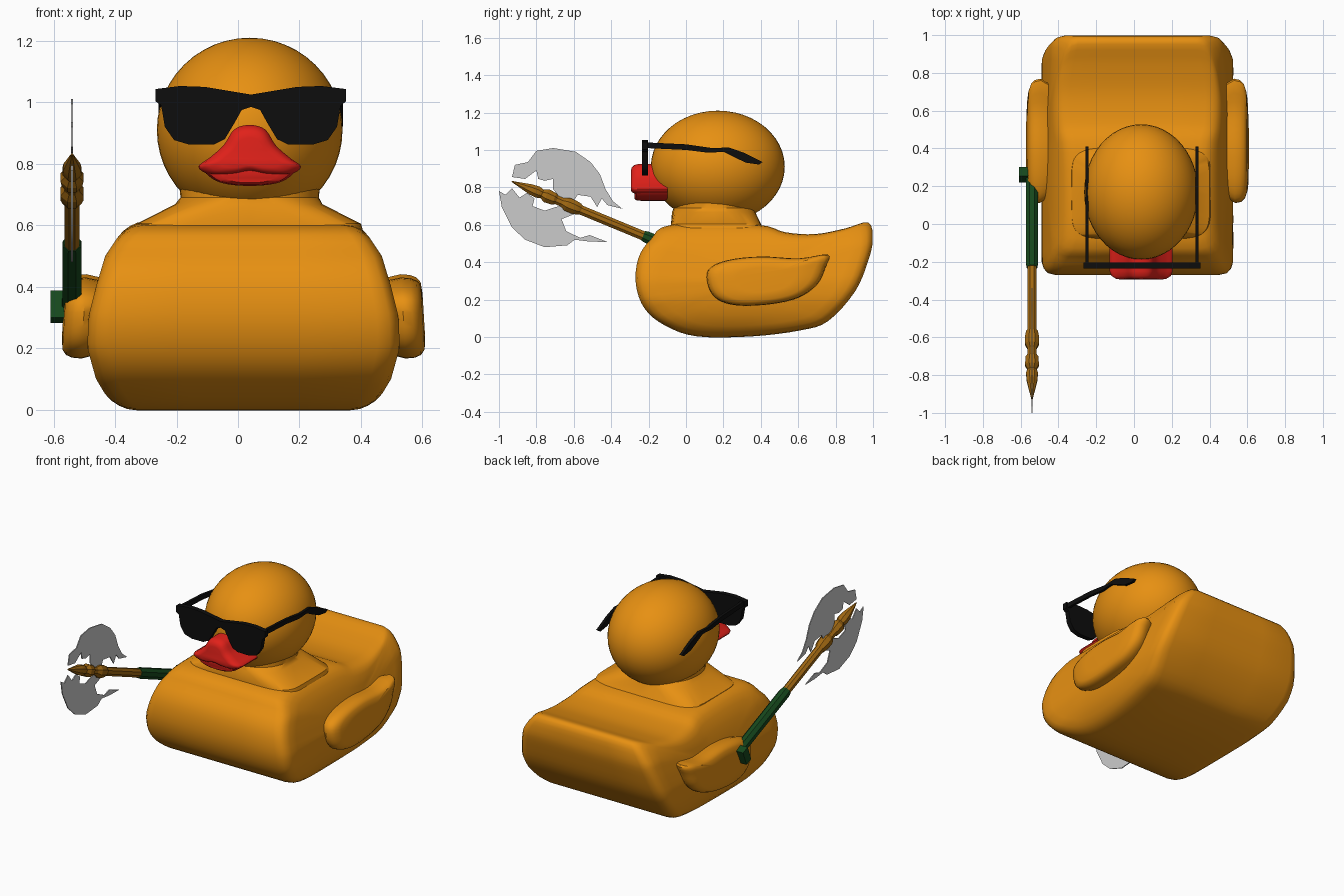
import bpy
import bmesh
from math import cos, sin, pi, radians, copysign
from mathutils import Vector

if "Cube" in bpy.data.objects:
    bpy.data.objects.remove(bpy.data.objects["Cube"], do_unlink=True)


def material(name, rgb, rough=0.5):
    mat = bpy.data.materials.new(name)
    mat.use_nodes = True
    mat.diffuse_color = (*rgb, 1)
    shader = mat.node_tree.nodes["Principled BSDF"]
    shader.inputs["Base Color"].default_value = (*rgb, 1)
    shader.inputs["Roughness"].default_value = rough
    return mat


ORANGE = material("orange rubber", (.8, .28, .006))
RED = material("red rubber", (.75, .015, .01))
BLACK = material("black plastic", (.004, .004, .004))
GREEN = material("green wrap", (.008, .065, .012))
WOOD = material("wood", (.36, .14, .006))


def finish(obj, mat=None, angle=40):
    if mat:
        obj.data.materials.append(mat)
    bpy.ops.object.select_all(action='DESELECT')
    obj.select_set(True)
    bpy.context.view_layer.objects.active = obj
    bpy.ops.object.shade_smooth_by_angle(angle=radians(angle))
    return obj


def loft(name, rings, mat=None, angle=40):
    """Skin equal-length closed rings and cap both ends."""
    bm = bmesh.new()
    rows = [[bm.verts.new(p) for p in ring] for ring in rings]
    n = len(rows[0])
    for a, b in zip(rows, rows[1:]):
        for i in range(n):
            j = (i + 1) % n
            bm.faces.new((a[i], a[j], b[j], b[i]))
    bm.faces.new(rows[0][::-1])
    bm.faces.new(rows[-1])
    bmesh.ops.recalc_face_normals(bm, faces=bm.faces)
    mesh = bpy.data.meshes.new(name)
    bm.to_mesh(mesh)
    bm.free()
    obj = bpy.data.objects.new(name, mesh)
    bpy.context.collection.objects.link(obj)
    return finish(obj, mat, angle)


def smooth(points, steps=4):
    """Closed rounded curve through the points."""
    pts = [Vector(p) for p in points]
    n, out = len(pts), []
    for i in range(n):
        a, b, c, d = (pts[(i + k) % n] for k in (-1, 0, 1, 2))
        for s in range(steps):
            t = s / steps
            out.append(b + (c - a) * t / 2 + (a * 2 - b * 5 + c * 4 - d) * t * t / 2
                       + (b * 3 - a - c * 3 + d) * t ** 3 / 2)
    return out


def shells(name, outline, layers, place, mat=None, centre=None, angle=40):
    """Stack scaled copies of an outline; layers are (depth, scale)."""
    pts = [Vector(p) for p in outline]
    mid = Vector(centre) if centre else sum(pts, Vector((0, 0))) / len(pts)
    rings = []
    for depth, scale in layers:
        flat = [mid + (p - mid) * scale for p in pts]
        rings.append([place(depth, p.x, p.y) for p in flat])
    return loft(name, rings, mat, angle)


# Body: side profile swept across a width that depends on height
BODY_X = .018
WIDTHS = [(-.1, .38), (0, .4), (.05, .45), (.1, .48), (.2, .508), (.3, .505),
          (.4, .48), (.5, .45), (.56, .41), (.6, .375), (.7, .3)]


def half_width(z):
    for (z0, w0), (z1, w1) in zip(WIDTHS, WIDTHS[1:]):
        if z <= z1:
            return w0 + (w1 - w0) * (z - z0) / (z1 - z0)
    return WIDTHS[-1][1]


body_profile = smooth([
    (.06, .003), (.35, .003), (.61, .035), (.76, .085), (.905, .245), (.975, .41),
    (.998, .52), (.975, .612), (.85, .58), (.69, .55), (.53, .56), (.38, .6),
    (-.075, .6), (-.19, .52), (-.255, .42), (-.268, .28), (-.22, .15), (-.11, .06)])
side_layers = [(1, .05), (1, .3), (1, .6), (1, .8), (1, .9), (.98, .95), (.94, .985), (.86, 1)]
body_layers = side_layers + [(u, 1) for u in (.4, 0, -.4)]
body_layers += [(-u, k) for u, k in reversed(side_layers)]
shells("body", body_profile, body_layers,
       lambda u, y, z: (BODY_X + u * half_width(z), y, z), ORANGE, (.36, .3), 50)


# Neck: rounded block blending the shoulders into the head
def rounded_ring(cx, hx, y0, y1, z, power):
    ring = []
    for i in range(40):
        c, s = cos(i * pi / 20), sin(i * pi / 20)
        ring.append((cx + hx * copysign(abs(c) ** power, c),
                     (y0 + y1) / 2 + (y1 - y0) / 2 * copysign(abs(s) ** power, s), z))
    return ring


loft("neck", [rounded_ring(.035, .375, -.08, .42, .57, .35),
              rounded_ring(.035, .365, -.08, .4, .605, .35),
              rounded_ring(.035, .24, -.075, .37, .668, .6),
              rounded_ring(.038, .225, -.065, .365, .69, .9),
              rounded_ring(.038, .23, -.07, .37, .74, 1)], ORANGE)

# Head
bpy.ops.mesh.primitive_uv_sphere_add(segments=48, ring_count=24, location=(.038, .17, .91))
head = bpy.context.object
head.name = "head"
head.scale = (.302, .358, .3)
finish(head, ORANGE)

# Wings
wing_outline = smooth([(.12, .36), (.12, .27), (.17, .2), (.28, .168), (.45, .175), (.6, .21),
                       (.7, .28), (.745, .37), (.76, .44), (.6, .42), (.4, .43), (.22, .41)])
wing_layers = [(.42, .8), (.48, .93), (.52, 1), (.55, .98), (.57, .92), (.583, .8), (.587, .5)]
for side, label in ((1, "left"), (-1, "right")):
    shells(label + "_wing", wing_outline, wing_layers,
           lambda d, y, z: (BODY_X + side * (d + .06 * (.3 - z)), y, z), ORANGE)

# Beak: two rounded lips
FACE_X = .038


def mirrored(half):
    return half + [(-x, z) for x, z in reversed(half) if x > 0]


def face_point(y, x, z):
    return (FACE_X + x, y, z)


upper = smooth(mirrored([(0, .926), (.05, .912), (.085, .86), (.13, .82), (.167, .79),
                         (.13, .765), (.06, .765), (0, .775)]))
lower = smooth(mirrored([(0, .79), (.08, .785), (.15, .785), (.12, .75), (.07, .733), (0, .728)]))
shells("upper_beak", upper, [(-.1, 1), (-.25, 1), (-.275, .94), (-.29, .8), (-.295, .6)],
       face_point, RED)
shells("lower_beak", lower, [(-.1, 1), (-.24, 1), (-.265, .92), (-.275, .7)], face_point, RED)

# Sunglasses: front frame and two temples
frame = mirrored([(0, 1.025), (.15, 1.05), (.23, 1.053), (.31, 1.043), (.31, 1.003), (.292, .99),
                  (.28, .92), (.25, .877), (.2, .862), (.12, .863), (.085, .88), (.055, .93),
                  (.03, .975), (0, .985)])
shells("sunglasses_front", frame, [(-.235, 1), (-.204, 1)],
       lambda y, x, z: (.042 + x, y, z), BLACK)
temple = [(-.21, 1.04), (0, 1.03), (.14, 1.01), (.23, 1.013), (.31, .985), (.41, .935),
          (.39, .922), (.32, .932), (.25, .965), (.2, .99), (.12, .985), (0, 1), (-.21, 1.01)]
for side, label in ((1, "left"), (-1, "right")):
    shells(label + "_temple", temple, [(.283, 1), (.3, 1)],
           lambda d, y, z: (.042 + side * d, y, z), BLACK)

# Axe: turned handle parts along a tilted axis
AXE_X = -.54
butt = Vector((AXE_X, .27, .335))
axis = Vector((0, -.924, .382))
across, up = Vector((1, 0, 0)), Vector((0, .382, .924))


def turned(name, profile, mat, sides=8):
    rings = []
    for t, r in profile:
        angles = [(i + .5) * 2 * pi / sides for i in range(sides)]
        rings.append([butt + axis * t + (across * cos(a) + up * sin(a)) * r for a in angles])
    loft(name, rings, mat, 25)


turned("axe_grip", [(0, .04), (.04, .034), (.52, .034), (.54, .03)], GREEN)
turned("axe_shaft", [(.5, .027), (.9, .027), (.91, .034), (.94, .04), (.98, .04), (1.007, .026),
                     (1.04, .026), (1.055, .036), (1.1, .04), (1.125, .026), (1.15, .034),
                     (1.19, .03), (1.3, .003)], WOOD)
bpy.ops.mesh.primitive_cube_add(size=1, location=(-.57, .26, .335))
pommel = bpy.context.object
pommel.name = "axe_pommel"
pommel.scale = (.08, .05, .095)
pommel.rotation_euler.x = radians(-22)
finish(pommel, GREEN)

# Axe blades: thin jagged plates
upper_blade = [(-.93, .855), (-.915, .92), (-.845, .935), (-.8, .995), (-.71, 1.01), (-.59, .99),
               (-.51, .935), (-.46, .87), (-.43, .79), (-.39, .725), (-.34, .685), (-.42, .705),
               (-.45, .74), (-.475, .695), (-.51, .75), (-.58, .76), (-.61, .71), (-.67, .74),
               (-.71, .79), (-.71, .845), (-.755, .835), (-.79, .845), (-.8, .89), (-.86, .845)]
lower_blade = [(-1, .78), (-.965, .76), (-.93, .795), (-.89, .745), (-.85, .77), (-.81, .74),
               (-.82, .7), (-.755, .675), (-.695, .695), (-.62, .71), (-.59, .66), (-.665, .63),
               (-.64, .565), (-.565, .53), (-.515, .545), (-.42, .508), (-.515, .51),
               (-.595, .52), (-.635, .49), (-.755, .48), (-.86, .52), (-.93, .585), (-.985, .695)]
for label, outline in (("upper", upper_blade), ("lower", lower_blade)):
    shells(label + "_axe_blade", outline, [(-.003, 1), (.003, 1)],
           lambda d, y, z: (AXE_X + d, y, z))
